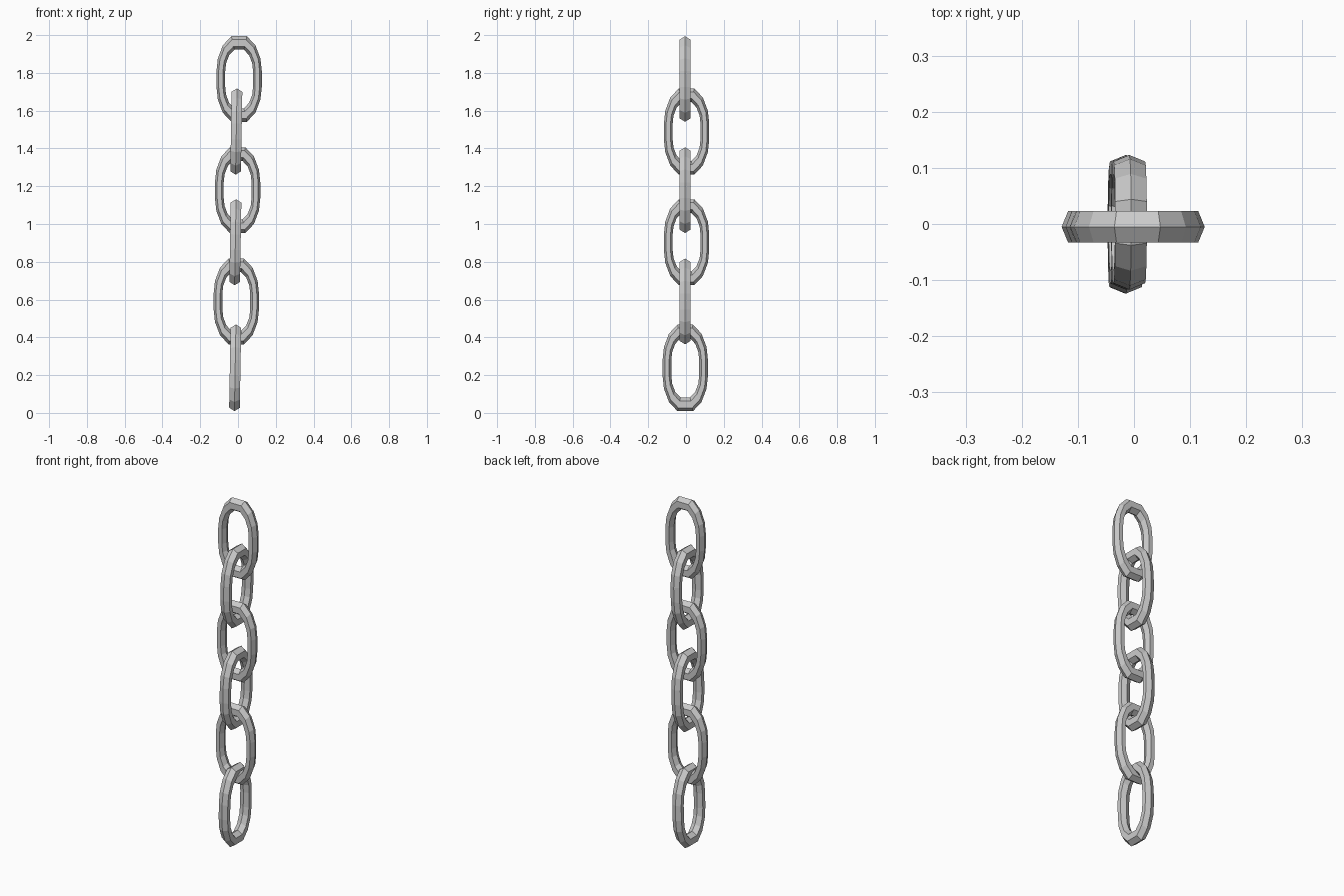
import bpy, bmesh
from math import sin, cos, radians, pi

if "Cube" in bpy.data.objects:
    bpy.data.objects.remove(bpy.data.objects["Cube"])

# Ring directions measured from the top of the link: rounded ends, straight sides
QUARTER = [20, 46, 70, 90]
ANGLES = QUARTER + [180 - a for a in reversed(QUARTER)]
ANGLES += [180 + a for a in ANGLES]


def make_link(name, centre, height, across_y, tilt=0.0):
    """Stretched hexagonal-wire link standing in the XZ or YZ plane."""
    straight, major, minor, depth = 0.042, 0.0968, 0.0232, 0.0325
    stretch = (height / 2 - straight) / ((major + minor) * 0.97)
    bm = bmesh.new()
    rings = []
    for i, a in enumerate(ANGLES):
        t = radians(a)
        side = straight if i < 4 or i >= 12 else -straight
        ring = []
        for k in range(6):
            p = k * pi / 3
            r = major + minor * cos(p)
            u = r * sin(t)
            w = r * cos(t) * stretch + side
            ring.append(bm.verts.new((u, depth * sin(p), w)))
        rings.append(ring)
    for i, ring in enumerate(rings):
        nxt = rings[(i + 1) % len(rings)]
        for k in range(6):
            j = (k + 1) % 6
            bm.faces.new((ring[k], ring[j], nxt[j], nxt[k]))
    bmesh.ops.recalc_face_normals(bm, faces=bm.faces)
    mesh = bpy.data.meshes.new(name)
    bm.to_mesh(mesh)
    bm.free()
    ob = bpy.data.objects.new(name, mesh)
    ob.location = centre
    ob.rotation_euler = (tilt, 0, pi / 2) if across_y else (0, tilt, 0)
    bpy.context.collection.objects.link(ob)


# Links from top to bottom: x, y, z bottom, z top; alternate planes
LINKS = [
    (0.006, -0.005, 1.535, 2.0),
    (-0.009, 0.003, 1.255, 1.724),
    (-0.002, -0.005, 0.946, 1.412),
    (-0.014, 0.003, 0.670, 1.137),
    (-0.009, -0.005, 0.357, 0.823),
    (-0.015, -0.004, 0.003, 0.474),
]
for n, (x, y, lo, hi) in enumerate(LINKS):
    make_link(f"chain_link_{n + 1}", (x, y, (lo + hi) / 2), hi - lo,
              n % 2 == 1, radians(1) if n % 2 else 0)
